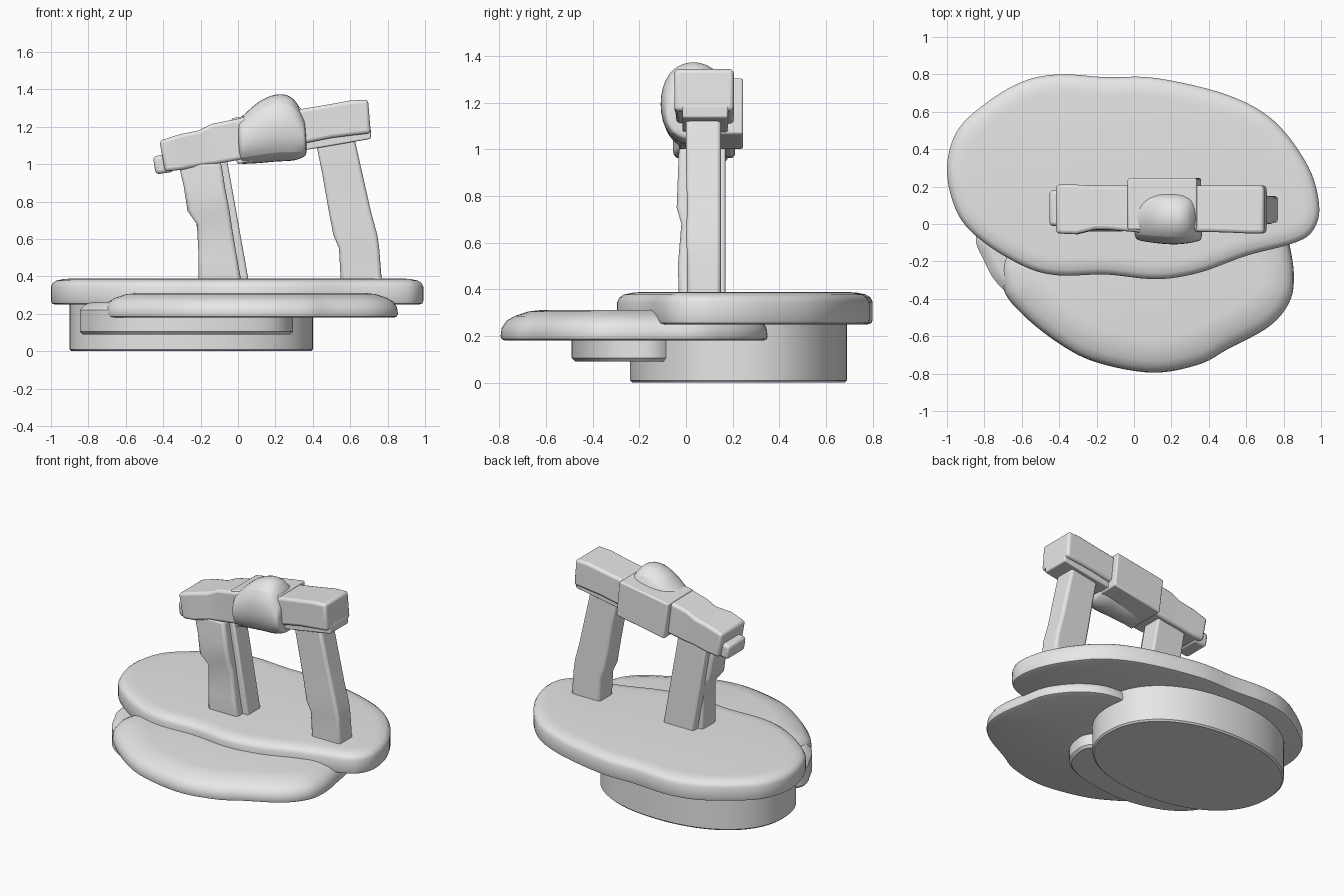
import bpy
import bmesh
import math
from mathutils import Vector

if "Cube" in bpy.data.objects:
    bpy.data.objects.remove(bpy.data.objects["Cube"], do_unlink=True)

grey = bpy.data.materials.new("plain_grey")
grey.use_nodes = True
grey.diffuse_color = (0.8, 0.8, 0.8, 1)
grey.node_tree.nodes["Principled BSDF"].inputs["Base Color"].default_value = (0.8, 0.8, 0.8, 1)


def finish(name, bm):
    """Turn a bmesh into a shaded object."""
    bmesh.ops.recalc_face_normals(bm, faces=bm.faces)
    mesh = bpy.data.meshes.new(name)
    bm.to_mesh(mesh)
    bm.free()
    mesh.materials.append(grey)
    obj = bpy.data.objects.new(name, mesh)
    bpy.context.collection.objects.link(obj)
    bpy.ops.object.select_all(action="DESELECT")
    obj.select_set(True)
    bpy.context.view_layer.objects.active = obj
    bpy.ops.object.shade_smooth_by_angle(angle=math.radians(35))
    return obj


def skin(name, rings):
    """Join equal closed rings and cap both ends."""
    bm = bmesh.new()
    loops = [[bm.verts.new(p) for p in ring] for ring in rings]
    count = len(loops[0])
    for low, high in zip(loops, loops[1:]):
        for i in range(count):
            j = (i + 1) % count
            bm.faces.new((low[i], low[j], high[j], high[i]))
    bm.faces.new(loops[0])
    bm.faces.new(loops[-1])
    return finish(name, bm)


def smooth_outline(points, steps=6):
    """Closed Catmull-Rom curve through the points."""
    pts = [Vector(p) for p in points]
    curve = []
    for i in range(len(pts)):
        a, b, c, d = (pts[(i + k) % len(pts)] for k in (-1, 0, 1, 2))
        for s in range(steps):
            t = s / steps
            curve.append(0.5 * (2 * b + (c - a) * t + (2 * a - 5 * b + 4 * c - d) * t ** 2
                                + (3 * b - a - 3 * c + d) * t ** 3))
    return curve


def slab(name, outline, profile):
    """Flat plate whose edge follows a profile of (inset, height)."""
    n = len(outline)
    area = sum(outline[i - 1].cross(outline[i]) for i in range(n))
    side = math.copysign(1, area)
    inward = []
    for i in range(n):
        along = (outline[(i + 1) % n] - outline[i - 1]).normalized()
        inward.append(Vector((-along.y, along.x)) * side)
    rings = [[(*(p + q * inset), z) for p, q in zip(outline, inward)] for inset, z in profile]
    return skin(name, rings)


def beam(name, sections, bevel=0.012, rounded=False):
    """Box-like loft; a section is (xa, za, xb, zb, y front, y back)."""
    rings = [[(xa, yf, za), (xb, yf, zb), (xb, yb, zb), (xa, yb, za)]
             for xa, za, xb, zb, yf, yb in sections]
    obj = skin(name, rings)
    if rounded:
        mod = obj.modifiers.new("soften", "SUBSURF")
        mod.levels = mod.render_levels = 3
    else:
        mod = obj.modifiers.new("edge", "BEVEL")
        mod.width = bevel
        mod.segments = 3
        mod.limit_method = "ANGLE"
        mod.angle_limit = math.radians(40)
    return obj


# Stacked plates
top_outline = smooth_outline([
    (-1, .28), (-.95, .49), (-.8, .64), (-.6, .76), (-.4, .8), (-.15, .785), (.12, .78),
    (.5, .69), (.75, .55), (.93, .31), (.99, .1), (.96, -.03), (.86, -.1), (.6, -.17),
    (.35, -.26), (.12, -.295), (-.15, -.27), (-.4, -.275), (-.58, -.23), (-.8, -.1), (-.94, .05)])
slab("top_plate", top_outline,
     [(.02, .25), (.005, .255), (0, .27), (0, .345), (.01, .365), (.03, .378), (.07, .386), (.1, .388)])

brim_outline = smooth_outline([
    (-.69, -.15), (-.7, -.34), (-.6, -.48), (-.4, -.64), (-.2, -.74), (.1, -.795), (.35, -.75),
    (.5, -.67), (.72, -.55), (.83, -.42), (.855, -.28), (.83, -.1), (.78, .1), (.62, .28),
    (.4, .35), (0, .28), (-.45, .1)])
slab("front_brim", brim_outline,
     [(.02, .18), (.005, .186), (0, .2), (.005, .235), (.025, .265), (.06, .285), (.12, .305), (.18, .312)])

step_outline = smooth_outline([
    (-.835, -.04), (-.8, -.2), (-.71, -.34), (-.55, -.44), (-.3, -.49), (0, -.46), (.2, -.38),
    (.285, -.24), (.25, -.08), (-.1, .1), (-.6, .15)])
slab("lower_step", step_outline, [(.015, .09), (0, .105), (0, .22), (.03, .25), (.06, .26)])

base_outline = []
for i in range(96):
    a = math.tau * i / 96
    c, s = math.cos(a), math.sin(a)
    base_outline.append(Vector((-.25 + .65 * math.copysign(abs(c) ** .92, c),
                                .225 + .465 * math.copysign(abs(s) ** .92, s))))
slab("base", base_outline, [(.01, 0), (0, .01), (0, .27)])

# Posts, each a clean rear core with an uneven front facing
beam("left_post", [(-.17, .36, .06, .36, .03, .17), (-.28, 1.03, -.06, 1.03, .03, .17)])
beam("left_post_facing", [
    (-.21, .36, .02, .36, -.03, .12), (-.21, .5, -.005, .5, -.035, .12),
    (-.22, .68, -.035, .68, -.02, .12), (-.27, .75, -.045, .75, -.04, .12),
    (-.29, .88, -.07, .88, -.035, .12), (-.32, 1.01, -.09, 1.01, -.03, .12)], .02)
beam("right_post", [
    (.55, .36, .77, .36, .005, .15), (.54, .55, .755, .55, .005, .15),
    (.51, .62, .745, .62, 0, .15), (.485, .75, .71, .75, .005, .15),
    (.45, .95, .665, .95, 0, .15), (.41, 1.15, .62, 1.15, 0, .15)], .018)

# Slanted crossbar
beam("left_bar", [
    (-.39, .96, -.42, 1.125, -.05, .21), (-.3, .97, -.31, 1.16, -.055, .21),
    (-.2, .99, -.21, 1.18, -.03, .205), (-.12, 1, -.14, 1.215, -.03, .205),
    (.1, 1.04, .08, 1.26, -.05, .205)], .018)
beam("left_bar_nub", [(-.44, .945, -.455, 1.04, -.01, .18), (-.34, .96, -.36, 1.06, -.01, .18)], .02)
beam("right_bar", [
    (.3, 1.1, .28, 1.285, -.04, .205), (.5, 1.14, .49, 1.32, -.045, .205),
    (.62, 1.155, .6, 1.34, -.05, .205), (.71, 1.165, .695, 1.345, -.05, .205)], .018)
beam("right_bar_strip", [(.3, 1.065, .3, 1.13, -.015, .18), (.71, 1.135, .71, 1.19, -.015, .18)], .008)

# Centre block with a bulging cover on its front
beam("centre_block", [(-.005, 1, -.035, 1.245, -.03, .245), (.36, 1.065, .335, 1.305, -.03, .245)], .01)
beam("bulging_cover", [
    (.005, .99, -.01, 1.255, -.085, .16), (.025, .99, .02, 1.26, -.1, .17),
    (.12, .99, .1, 1.35, -.115, .19), (.22, 1, .21, 1.4, -.125, .19),
    (.3, 1, .3, 1.38, -.115, .18), (.36, 1.03, .35, 1.27, -.1, .16),
    (.37, 1.05, .36, 1.24, -.085, .15)], rounded=True)
